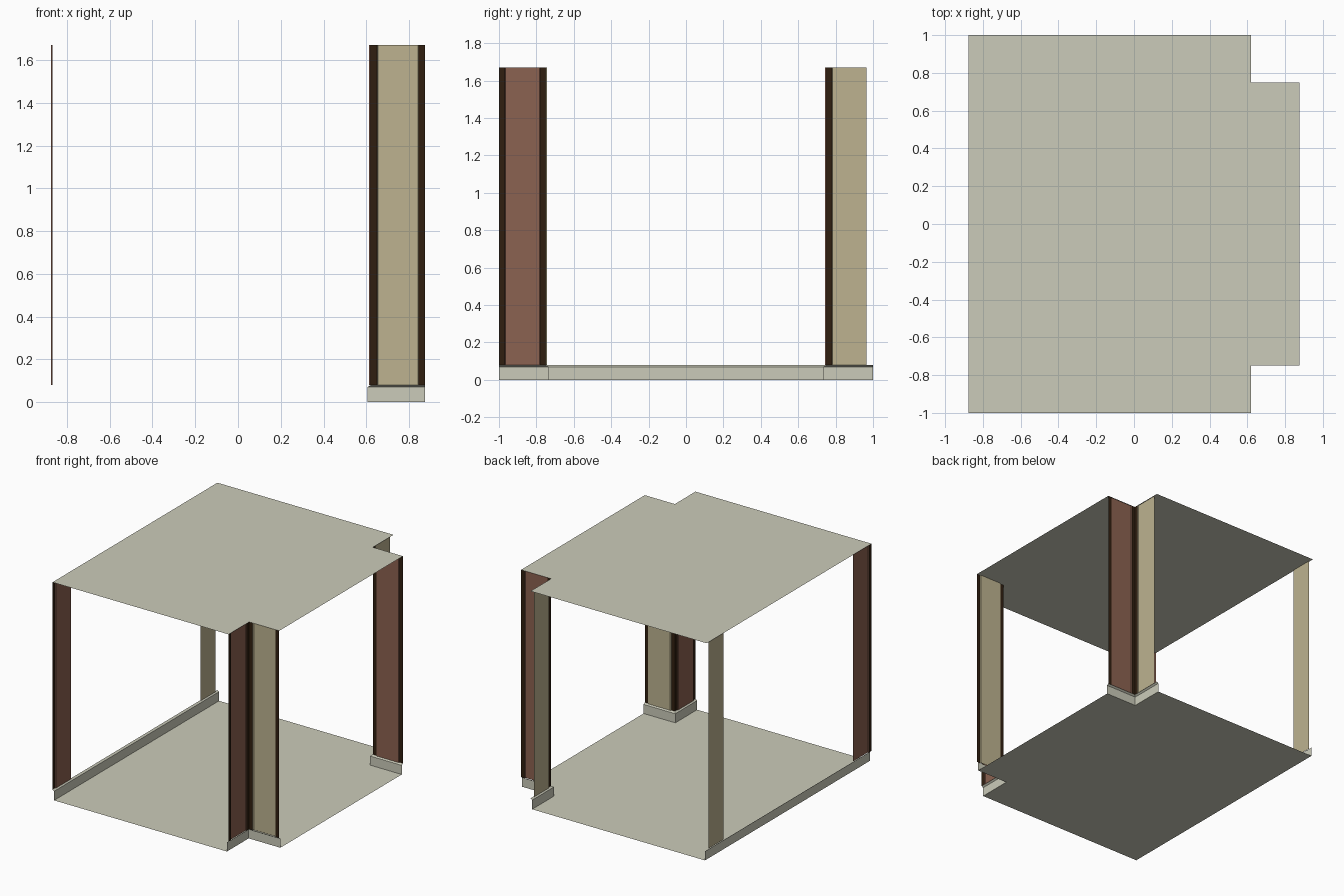
import bpy
from mathutils import Vector

cube = bpy.data.objects.get("Cube")
if cube:
    bpy.data.objects.remove(cube, do_unlink=True)


def material(name, r, g, b):
    m = bpy.data.materials.new(name)
    m.use_nodes = True
    m.diffuse_color = (r, g, b, 1)
    m.node_tree.nodes["Principled BSDF"].inputs["Base Color"].default_value = (r, g, b, 1)
    return m


STONE = material("pale stone", 0.60, 0.60, 0.49)
TAN = material("tan", 0.51, 0.45, 0.28)
BROWN = material("red brown", 0.26, 0.122, 0.082)
DARK = material("dark brown", 0.03, 0.0137, 0.005)

# Room plan
LEFT, RIGHT, NOTCH_X, NOTCH_Y, DEPTH = -0.875, 0.875, 0.62, 0.75, 1.0
TOP, BASE = 1.67, 0.08
BULGE, SKIRT, STRIP = 0.007, 0.014, 0.03


def add_object(name, verts, faces, mats, indices=None):
    mesh = bpy.data.meshes.new(name)
    mesh.from_pydata(verts, [], faces)
    for m in mats:
        mesh.materials.append(m)
    for i, poly in enumerate(mesh.polygons):
        poly.material_index = indices[i] if indices else 0
    ob = bpy.data.objects.new(name, mesh)
    bpy.context.scene.collection.objects.link(ob)
    return ob


def slab(name, z, inset, flip):
    """Flat sheet in the plan shape with two notched corners."""
    l, n, ny = LEFT + inset, NOTCH_X - inset, NOTCH_Y - inset
    half = [(RIGHT, ny), (n, ny), (n, DEPTH), (l, DEPTH)]
    pts = half + [(x, -y) for x, y in reversed(half)]
    face = list(range(len(pts)))
    add_object(name, [(x, y, z) for x, y in pts], [face[::-1] if flip else face], [STONE])


def wall_panel(name, start, end, inward, colour, strip_start, strip_end):
    """Upright panel standing proud of optional dark edge strips."""
    a, b, n = Vector((*start, 0)), Vector((*end, 0)), Vector((*inward, 0))
    length, u = (b - a).length, (b - a).normalized()
    section, indices = [], []
    if strip_start:
        section += [(0, 0), (STRIP, 0)]
        indices += [1, 0]
    section += [(STRIP + 0.004 if strip_start else 0, BULGE),
                (length - STRIP - 0.004 if strip_end else length, BULGE)]
    indices.append(0)
    if strip_end:
        section += [(length - STRIP, 0), (length, 0)]
        indices += [0, 1]
    verts = []
    for t, d in section:
        p = a + u * t + n * d
        verts += [(p.x, p.y, BASE), (p.x, p.y, TOP)]
    faces = [(2 * i, 2 * i + 2, 2 * i + 3, 2 * i + 1) for i in range(len(section) - 1)]
    if u.cross(Vector((0, 0, 1))).dot(n) < 0:
        faces = [f[::-1] for f in faces]
    add_object(name, verts, faces, [colour, DARK], indices)


def skirting(name, wall, inner, flip):
    """Baseboard with a sloped top edge, following a wall line."""
    rows = [(wall, BASE), (inner, BASE - 0.01), (inner, 0)]
    verts = [(x, y, z) for path, z in rows for x, y in path]
    n = len(wall)
    faces = [(r * n + i, r * n + i + 1, (r + 1) * n + i + 1, (r + 1) * n + i)
             for r in range(2) for i in range(n - 1)]
    add_object(name, verts, [f[::-1] for f in faces] if flip else faces, [STONE])


# Floor and ceiling
slab("floor", 0, SKIRT, False)
slab("ceiling", TOP, 0, True)

# Long side wall: skirting and two corner panels
skirting("side_skirting", [(LEFT, -DEPTH), (LEFT, DEPTH)],
         [(LEFT + SKIRT, -DEPTH), (LEFT + SKIRT, DEPTH)], True)
wall_panel("side_panel_front", (LEFT, -DEPTH), (LEFT, -0.785), (1, 0), BROWN, True, False)
wall_panel("side_panel_back", (LEFT, 0.785), (LEFT, 0.965), (1, 0), TAN, False, False)

# Notched corners: skirting and a pair of panels each
for side, label in ((-1, "front"), (1, "back")):
    y, edge = side * NOTCH_Y, side * DEPTH
    yi, xi = y - side * SKIRT, NOTCH_X - SKIRT
    skirting("corner_skirting_" + label,
             [(NOTCH_X, edge), (NOTCH_X, y), (RIGHT, y)],
             [(xi, edge), (xi, yi), (RIGHT, yi)], side > 0)
    front = side < 0
    wall_panel("corner_cross_panel_" + label, (NOTCH_X, y), (RIGHT, y), (0, -side),
               TAN if front else BROWN, True, True)
    wall_panel("corner_long_panel_" + label, (NOTCH_X, y),
               (NOTCH_X, edge if front else 0.965), (-1, 0),
               BROWN if front else TAN, True, front)
